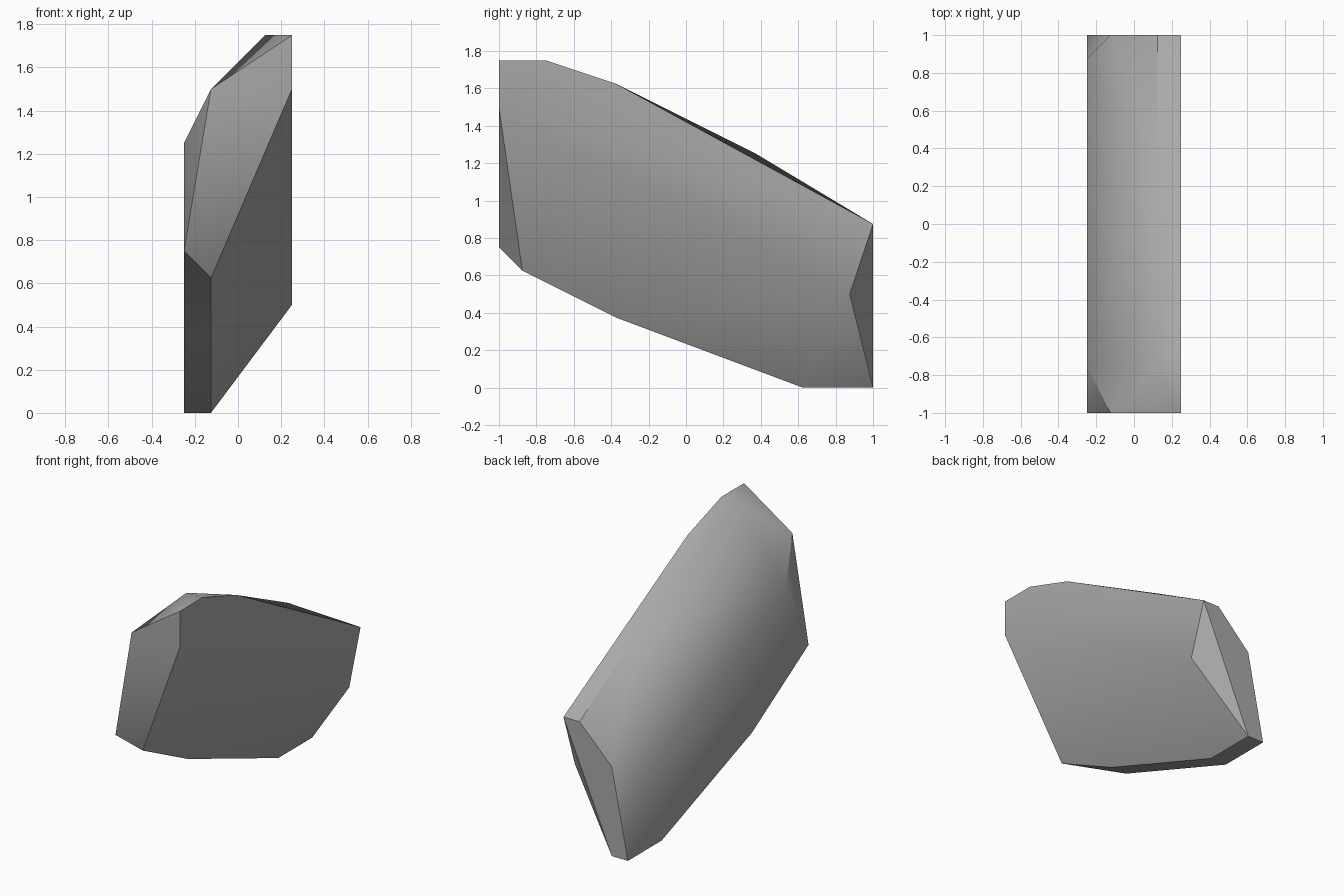
import bpy, bmesh, math

# Remove the default object
default = bpy.data.objects.get("Cube")
if default:
    bpy.data.objects.remove(default, do_unlink=True)

GRID = 1 / 8  # the stone's corners sit on an eighth-unit grid

# Side outlines (y, z) of the stone, one for each slice along x
outlines = {
    -2: [(-8, 6), (-6, 10), (7, 4), (8, 0), (5, 0), (-3, 3)],
    -1: [(-8, 12), (-7, 5), (-3, 3), (5, 0), (8, 0), (8, 5)],
    1: [(-6, 14), (3, 10), (8, 7)],
    2: [(-8, 14), (-6, 14), (-3, 13), (8, 7), (7, 4), (-8, 12)],
}


def make_material(name, colour):
    material = bpy.data.materials.new(name)
    material.use_nodes = True
    material.diffuse_color = colour
    shader = material.node_tree.nodes["Principled BSDF"]
    shader.inputs["Base Color"].default_value = colour
    shader.inputs["Roughness"].default_value = 0.9
    return material


def make_stone(name, slices, material):
    """Wrap a convex faceted stone around the slice outlines."""
    bm = bmesh.new()
    for x, outline in slices.items():
        for y, z in outline:
            bm.verts.new((x * GRID, y * GRID, z * GRID))
    bmesh.ops.convex_hull(bm, input=bm.verts[:])
    # Merge coplanar triangles into clean facets
    bmesh.ops.dissolve_limit(bm, angle_limit=math.radians(0.5),
                             verts=bm.verts[:], edges=bm.edges[:])
    bmesh.ops.recalc_face_normals(bm, faces=bm.faces[:])
    mesh = bpy.data.meshes.new(name)
    bm.to_mesh(mesh)
    bm.free()
    mesh.materials.append(material)
    stone = bpy.data.objects.new(name, mesh)
    bpy.context.collection.objects.link(stone)
    return stone


stone = make_stone("rock_slab", outlines,
                   make_material("stone grey", (0.4, 0.4, 0.4, 1)))

# Soften gentle edges, keep hard ones crisp
bpy.ops.object.select_all(action="DESELECT")
stone.select_set(True)
bpy.context.view_layer.objects.active = stone
bpy.ops.object.shade_smooth_by_angle(angle=math.radians(40))
